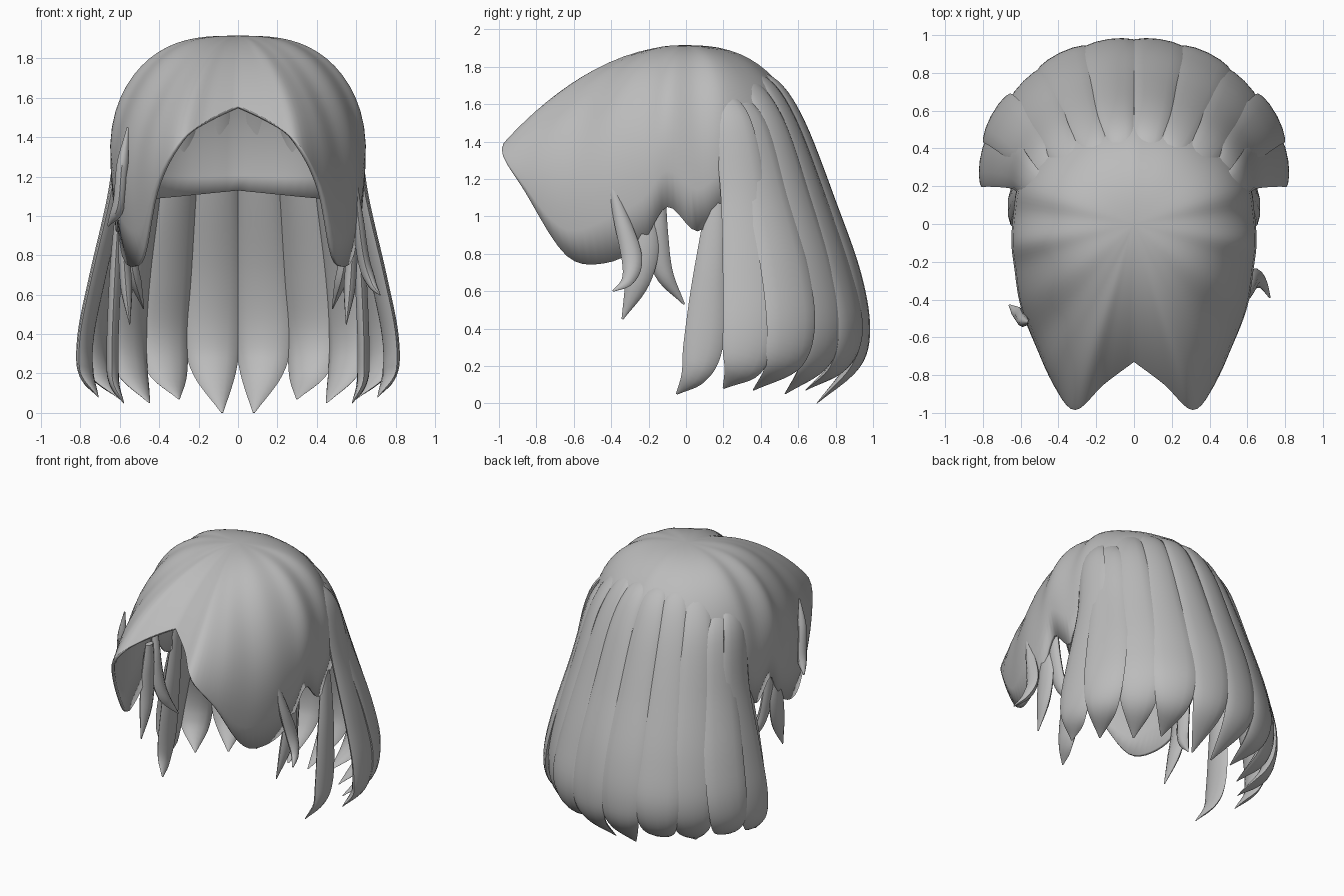
import bpy, bmesh, math
from mathutils import Vector

if "Cube" in bpy.data.objects:
    bpy.data.objects.remove(bpy.data.objects["Cube"])

grey = bpy.data.materials.new("hair_grey")
grey.diffuse_color = (0.5, 0.5, 0.5, 1)
grey.use_nodes = True
grey.node_tree.nodes["Principled BSDF"].inputs["Base Color"].default_value = grey.diffuse_color


def catmull(pts, n):
    """Smooth curve through points of any dimension, n steps per span."""
    pts = [Vector(p) for p in pts]
    ext = [pts[0] * 2 - pts[1]] + pts + [pts[-1] * 2 - pts[-2]]
    out = []
    for i in range(len(pts) - 1):
        a, b, c, d = ext[i:i + 4]
        for k in range(n):
            t = k / n
            out.append(0.5 * (2 * b + (c - a) * t + (2 * a - 5 * b + 4 * c - d) * t * t
                              + (3 * b - a - 3 * c + d) * t ** 3))
    return out + [pts[-1]]


def finish(name, bm):
    bmesh.ops.recalc_face_normals(bm, faces=bm.faces)
    me = bpy.data.meshes.new(name)
    bm.to_mesh(me)
    bm.free()
    me.materials.append(grey)
    ob = bpy.data.objects.new(name, me)
    bpy.context.collection.objects.link(ob)
    bpy.context.view_layer.objects.active = ob
    ob.select_set(True)
    bpy.ops.object.shade_smooth_by_angle(angle=math.radians(45))
    ob.select_set(False)
    return ob


def lock(name, path, across, out_bulge, in_bulge, steps=6, sides=12):
    """Sweep a lens section along (x, y, z, width) points; across = width direction."""
    pts = catmull([Vector(p) for p in path], steps)
    across = Vector(across).normalized()
    wmax = max(p[3] for p in path)
    bm = bmesh.new()
    rings = []
    for i, p in enumerate(pts):
        tan = (pts[min(i + 1, len(pts) - 1)] - pts[max(i - 1, 0)]).to_3d().normalized()
        side = (across - tan * across.dot(tan)).normalized()
        nrm = side.cross(tan).normalized()
        w = max(p[3], 0.004)
        s = min(1, w / wmax * 1.2)
        ring = []
        for k in range(sides):
            a = 2 * math.pi * k / sides
            h = math.copysign(abs(math.sin(a)) ** 1.4, math.sin(a))
            h *= (out_bulge if h > 0 else in_bulge) * s
            ring.append(bm.verts.new(p.to_3d() + side * math.cos(a) * w / 2 + nrm * h))
        rings.append(ring)
    for r, q in zip(rings, rings[1:]):
        for k in range(sides):
            j = (k + 1) % sides
            bm.faces.new((r[k], r[j], q[j], q[k]))
    bm.faces.new(rings[0])
    bm.faces.new(rings[-1])
    return finish(name, bm)


# Scalp cap with bangs: meridians run from the crown to a shaped rim.
# Rim point: x, y, z, two exponents of the meridian curve, sideways bulge
rim = [(0, -0.73, 1.56, 2.0, 1.0, 0), (0.16, -0.85, 1.48, 2.0, 1.0, 0.02),
       (0.31, -0.985, 1.36, 2.0, 1.05, 0.06), (0.42, -0.86, 1.13, 2.2, 1.4, 0.12),
       (0.49, -0.64, 0.79, 2.6, 2.2, 0.14), (0.56, -0.43, 0.75, 3, 2.8, 0.11),
       (0.60, -0.24, 0.85, 3, 3, 0.08), (0.62, -0.10, 1.05, 3, 3, 0.07),
       (0.62, 0.06, 0.92, 3, 3, 0.05), (0.60, 0.22, 1.05, 3, 3, 0.03),
       (0.50, 0.43, 1.08, 2.7, 2.5, 0), (0.30, 0.60, 1.10, 2.5, 2.2, 0),
       (0, 0.68, 1.13, 2.5, 2, 0)]
half = catmull(rim, 5)
full = half + [Vector((-e[0], *e[1:])) for e in reversed(half[1:-1])]
bm = bmesh.new()
crown = bm.verts.new((0, 0, 1.915))
ROWS = 18
columns = []
for e in full:
    col = []
    for k in range(1, ROWS + 1):
        r = math.sin(math.pi / 2 * k / ROWS)
        drop = 1 - max(0, 1 - r ** e[3]) ** (1 / e[4])
        bulge = 1 + e[5] * math.sin(math.pi * drop)
        col.append(bm.verts.new((e[0] * r * bulge, e[1] * r, 1.915 - (1.915 - e[2]) * drop)))
    columns.append(col)
for i, c in enumerate(columns):
    d = columns[(i + 1) % len(columns)]
    bm.faces.new((crown, c[0], d[0]))
    for k in range(ROWS - 1):
        bm.faces.new((c[k], c[k + 1], d[k + 1], d[k]))
cap = finish("scalp_cap_and_bangs", bm)
mod = cap.modifiers.new("thickness", "SOLIDIFY")
mod.thickness = 0.02
mod.offset = -1

# Back curtain: per strand, plan positions at falling heights, then the tip
heights = (1.81, 1.71, 1.5, 1.1, 0.7, 0.4, 0.2)
widths = (0.08, 0.15, 0.20, 0.25, 0.29, 0.29, 0.22)
strands = [
    [(0.07, 0.33), (0.08, 0.48), (0.10, 0.61), (0.11, 0.76), (0.12, 0.90), (0.13, 0.95), (0.12, 0.90), (0.08, 0.70, 0.00)],
    [(0.18, 0.30), (0.22, 0.43), (0.27, 0.55), (0.32, 0.69), (0.36, 0.82), (0.38, 0.88), (0.36, 0.82), (0.30, 0.64, 0.07)],
    [(0.27, 0.23), (0.34, 0.34), (0.42, 0.46), (0.48, 0.58), (0.54, 0.69), (0.565, 0.735), (0.54, 0.68), (0.45, 0.53, 0.05)],
    [(0.34, 0.16), (0.43, 0.25), (0.52, 0.34), (0.59, 0.44), (0.68, 0.53), (0.73, 0.56), (0.71, 0.51), (0.60, 0.36, 0.07)],
    [(0.38, 0.10), (0.48, 0.18), (0.57, 0.25), (0.63, 0.31), (0.72, 0.34), (0.78, 0.34), (0.78, 0.30), (0.71, 0.20, 0.08)],
]
first = (0, 0, 0, 1, 1)  # side strands leave the cap lower down
for n, plan in enumerate(strands):
    ang = math.radians((8, 26, 45, 62, 82)[n])
    for s, label in ((1, "right"), (-1, "left")):
        path = [(s * p[0], p[1], z, w) for p, z, w in zip(plan, heights, widths)][first[n]:]
        x, y, z, w = path[0]
        path[0] = (x * 0.97, y * 0.97, z - 0.02, 0.07)
        t = plan[-1]
        path.append((s * t[0], t[1], t[2], 0.01))
        lock(f"back_strand_{n + 1}_{label}", path,
             (-math.cos(ang), s * math.sin(ang), 0), 0.05, 0.03)

# Loose side locks: x, y, z, width
side_locks = {
    "ear_strand": [(0.58, 0.16, 1.25, 0.06), (0.61, 0.15, 0.95, 0.13), (0.63, 0.12, 0.6, 0.19),
                   (0.64, 0.09, 0.3, 0.21), (0.63, 0.04, 0.15, 0.14), (0.58, -0.05, 0.05, 0.01)],
    "temple_lock": [(0.57, -0.22, 1.1, 0.08), (0.58, -0.22, 0.85, 0.15), (0.57, -0.26, 0.65, 0.13),
                    (0.55, -0.34, 0.45, 0.01)],
    "cheek_lock": [(0.58, -0.14, 1.15, 0.06), (0.56, -0.15, 0.9, 0.11), (0.53, -0.12, 0.7, 0.10),
                   (0.48, -0.01, 0.53, 0.01)],
}
for name, path in side_locks.items():
    for s, label in ((1, "right"), (-1, "left")):
        lock(f"{name}_{label}", [(s * p[0], *p[1:]) for p in path],
             (0, s, 0), 0.035, 0.03, sides=10)

# One curled hook on each side, not mirrored
lock("outer_hook_right", [(0.59, -0.42, 1.25, 0.01), (0.61, -0.35, 1.0, 0.08), (0.64, -0.29, 0.78, 0.11),
                          (0.68, -0.31, 0.66, 0.07), (0.72, -0.39, 0.6, 0.01)],
     (0, 1, 0), 0.035, 0.03, sides=10)
lock("outer_hook_left", [(-0.56, -0.52, 1.45, 0.01), (-0.59, -0.51, 1.25, 0.07), (-0.61, -0.48, 1.05, 0.08),
                         (-0.66, -0.43, 0.95, 0.01)],
     (0, -1, 0), 0.035, 0.03, sides=10)
